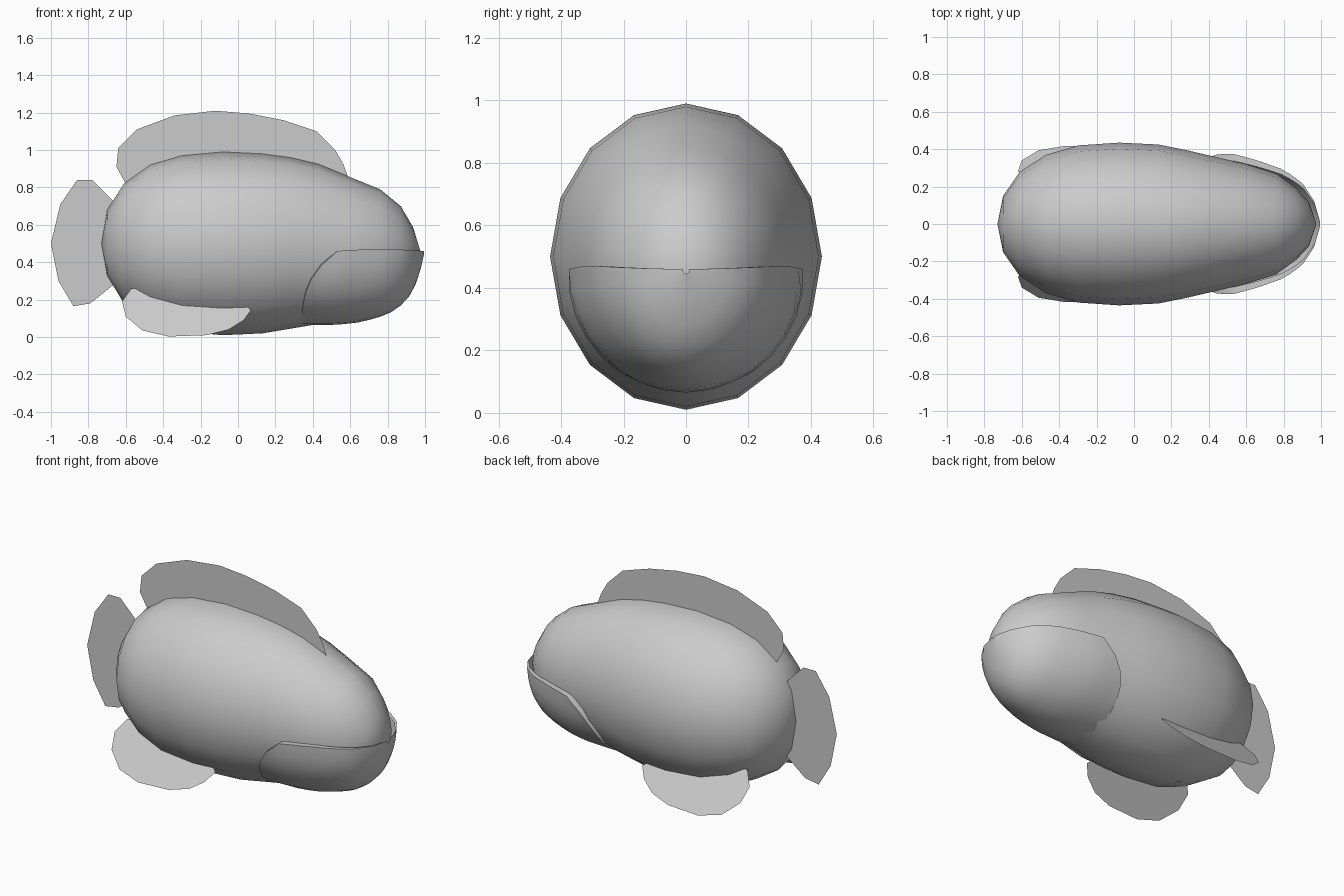
import bpy, bmesh, math

old = bpy.data.objects.get("Cube")
if old:
    bpy.data.objects.remove(old, do_unlink=True)

GREY = (0.6, 0.6, 0.6, 1)
grey = bpy.data.materials.new("plain grey")
grey.use_nodes = True
grey.diffuse_color = GREY
for node in grey.node_tree.nodes:
    if node.type == 'BSDF_PRINCIPLED':
        node.inputs["Base Color"].default_value = GREY


def finish(name, bm, smooth_angle=None):
    bmesh.ops.recalc_face_normals(bm, faces=bm.faces[:])
    mesh = bpy.data.meshes.new(name)
    bm.to_mesh(mesh)
    bm.free()
    mesh.materials.append(grey)
    obj = bpy.data.objects.new(name, mesh)
    bpy.context.collection.objects.link(obj)
    if smooth_angle:
        bpy.ops.object.select_all(action='DESELECT')
        obj.select_set(True)
        bpy.context.view_layer.objects.active = obj
        bpy.ops.object.shade_smooth_by_angle(angle=math.radians(smooth_angle))
    return obj


def bridge(bm, rows, closed):
    for a, b in zip(rows, rows[1:]):
        count = len(a)
        for i in range(count if closed else count - 1):
            j = (i + 1) % count
            bm.faces.new((a[i], a[j], b[j], b[i]))


def lerp(table, x):
    """Interpolate every column of a table against its first column."""
    for a, b in zip(table, table[1:]):
        if x <= b[0]:
            t = max(0, (x - a[0]) / (b[0] - a[0]))
            return [p + (q - p) * t for p, q in zip(a[1:], b[1:])]
    return list(table[-1][1:])


# Body: x, top, bottom, half width
SIDES = 16
stations = [
    (-.7, .68, .33, .15), (-.61, .82, .18, .28), (-.47, .92, .09, .37),
    (-.3, .97, .03, .42), (-.08, .99, .01, .435), (.13, .98, .02, .425),
    (.28, .96, .045, .395), (.43, .925, .07, .36), (.6, .855, .1, .32),
    (.76, .79, .14, .27), (.87, .7, .21, .19), (.935, .59, .32, .12),
]
bm = bmesh.new()
rings = []
for x, top, bottom, half in stations:
    mid, tall = (top + bottom) / 2, (top - bottom) / 2
    angles = [math.tau * i / SIDES for i in range(SIDES)]
    rings.append([bm.verts.new((x, half * math.sin(a), mid + tall * math.cos(a)))
                  for a in angles])
bridge(bm, rings, True)
for ring, tip in ((rings[0], (-.73, 0, .5)), (rings[-1], (.975, 0, .46))):
    pole = bm.verts.new(tip)
    for i in range(SIDES):
        bm.faces.new((ring[i], ring[(i + 1) % SIDES], pole))
finish("body", bm, 60)

# Lower jaw: a shell wrapped under the head. x, bottom, half width
jaw = [
    (.34, .065, .385), (.53, .065, .375), (.66, .08, .34), (.8, .12, .29),
    (.9, .19, .22), (.965, .31, .12), (.995, .445, .01),
]
RIM, COLS, ROWS = .46, 16, 12
bm = bmesh.new()
rows = []
for r in range(-1, ROWS + 1):
    s = max(r, 0) / ROWS
    s = 1 - (1 - s) ** 1.5
    row = []
    for c in range(-1, COLS + 2):
        v = min(max(2 * c / COLS - 1, -1), 1)
        start = .34 + .19 * abs(v) ** 4.5
        x = start + (.995 - start) * s
        bottom, half = lerp(jaw, x)
        # the first row and outer columns fold in to meet the head
        inset = .9 if r < 0 or c < 0 or c > COLS else 1
        a = v * math.pi / 2
        lift = .01 * math.sin(math.pi * s) * abs(v)
        row.append(bm.verts.new((x, half * inset * math.sin(a),
                                 RIM + lift - (RIM - bottom) * inset * math.cos(a))))
    rows.append(row)
bridge(bm, rows, False)
bmesh.ops.remove_doubles(bm, verts=bm.verts[:], dist=.0005)
finish("lower_jaw", bm, 50)


# Fins: flat sheets from side outlines (x, z)
def fin(name, outline, depth=lambda z: 0):
    bm = bmesh.new()
    bm.faces.new([bm.verts.new((x, depth(z), z)) for x, z in outline])
    finish(name, bm)


fin("dorsal_fin", [
    (-.6, .82), (-.65, .91), (-.64, 1.01), (-.54, 1.11), (-.34, 1.185),
    (-.12, 1.21), (.06, 1.195), (.24, 1.16), (.42, 1.1), (.52, 1),
    (.565, .92), (.59, .85), (.3, .8), (-.3, .8)])
fin("tail_fin", [
    (-1, .5), (-.95, .71), (-.86, .84), (-.78, .84), (-.64, .7),
    (-.64, .3), (-.79, .18), (-.88, .165), (-.96, .3)])
for side, sign in (("left", 1), ("right", -1)):
    fin("pelvic_fin_" + ("back" if sign > 0 else "front"), [
        (-.57, .26), (-.62, .19), (-.6, .11), (-.51, .035), (-.37, .003),
        (-.17, .01), (-.05, .04), (.03, .09), (.07, .145), (0, .2), (-.4, .26)],
        lambda z: sign * (.315 + (.145 - z) * .72))
